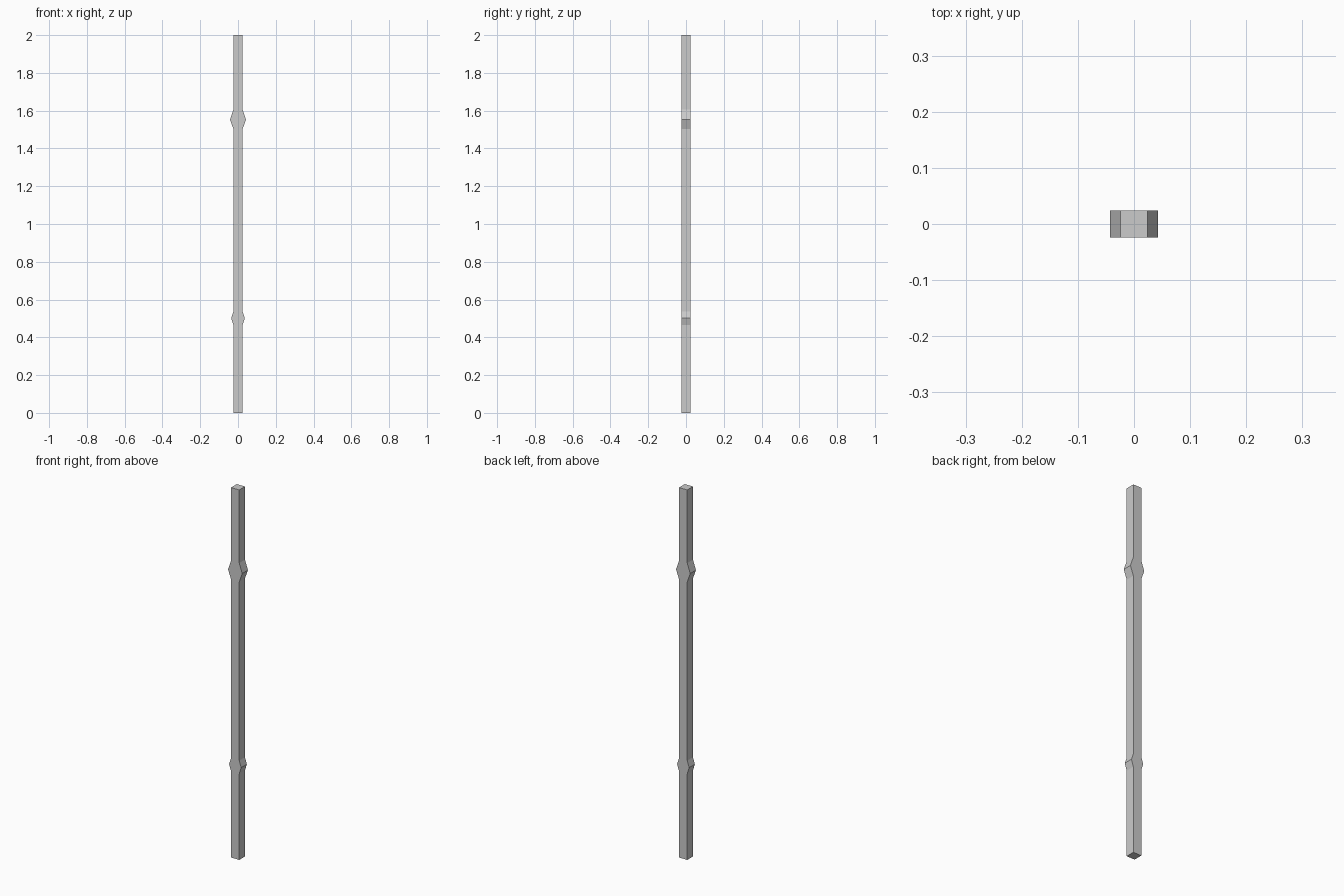
import bpy, bmesh

if "Cube" in bpy.data.objects:
    bpy.data.objects.remove(bpy.data.objects["Cube"])

HALF = 0.0243  # half thickness of the square bar

# Right-hand silhouette (x, z): straight bar with two pointed swellings
right = [(HALF, 0.0),
         (HALF, 0.465), (0.036, 0.502), (HALF, 0.537),
         (HALF, 1.503), (0.0425, 1.553), (HALF, 1.605),
         (HALF, 2.0)]

# Loft a rectangular section up the silhouette
bm = bmesh.new()
rings = [[bm.verts.new((sx * x, sy * HALF, z))
          for sx, sy in ((-1, -1), (1, -1), (1, 1), (-1, 1))]
         for x, z in right]
for low, high in zip(rings, rings[1:]):
    for i in range(4):
        j = (i + 1) % 4
        bm.faces.new((low[i], low[j], high[j], high[i]))

# End caps
bm.faces.new(rings[0][::-1])
bm.faces.new(rings[-1])

mesh = bpy.data.meshes.new("post")
bm.to_mesh(mesh)
bm.free()
post = bpy.data.objects.new("post", mesh)
bpy.context.collection.objects.link(post)
